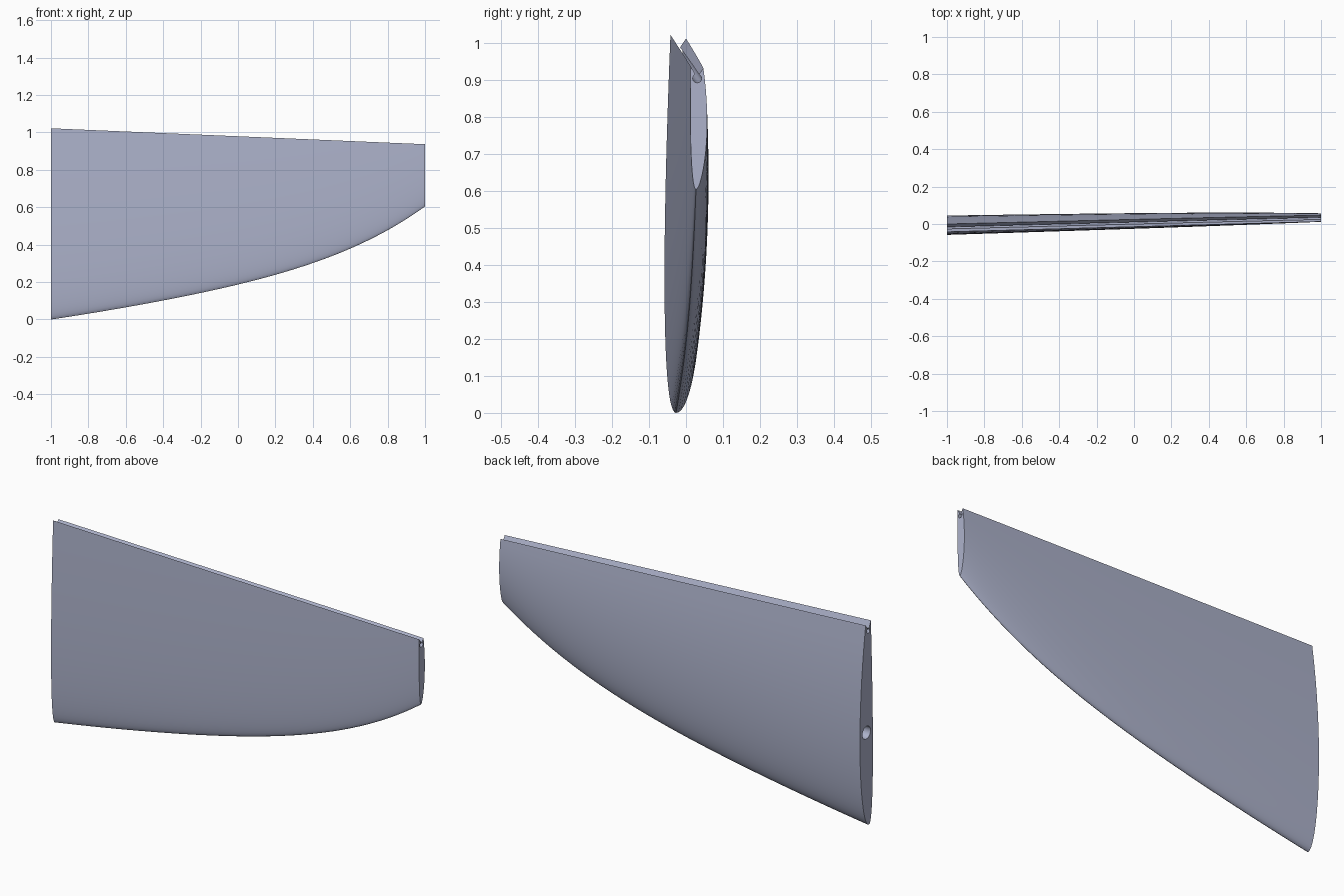
import bpy, bmesh, math
from mathutils import Vector

if "Cube" in bpy.data.objects:
    bpy.data.objects.remove(bpy.data.objects["Cube"])

mat = bpy.data.materials.new("lavender grey")
mat.diffuse_color = (0.42, 0.45, 0.60, 1)
mat.use_nodes = True
mat.node_tree.nodes["Principled BSDF"].inputs["Base Color"].default_value = mat.diffuse_color

# skin offset = a*sqrt(t) + b*t + c*t*t, t runs from nose to hinge edge
ROOT_BACK, TIP_BACK = (.1655, -.0435, -.095), (.041, .025, -.046)
ROOT_FRONT, TIP_FRONT = (.1017, -.0808, -.0059), (.0333, -.0149, -.0044)
N, STATIONS, ARC = 22, 40, 14


def offset(root, tip, w, t):
    a, b, c = (r + (k - r) * w for r, k in zip(root, tip))
    return a * math.sqrt(t) + b * t + c * t * t


def section(u):
    """Closed airfoil outline with a V groove and a hinge-pin channel."""
    x = -1 + 2 * u
    nose_z = .3 * u + .1256 * u**2 + .179 * u**5
    top_z = 1.022 - .085 * u
    chord = top_z - nose_z
    w = (1.022 - chord) / .69
    nose_y = -.027 + .054 * u
    pts = []
    for i in range(N, 0, -1):                      # front skin, edge to nose
        t = (i / N) ** 2
        pts.append((x, nose_y - offset(ROOT_FRONT, TIP_FRONT, w, t), nose_z + t * chord))
    pts.append((x, nose_y, nose_z))
    back_chord = chord - .01 + .004 * u
    for i in range(1, N + 1):                      # back skin, nose to edge
        t = (i / N) ** 2
        pts.append((x, nose_y + offset(ROOT_BACK, TIP_BACK, w, t), nose_z + t * back_chord))
    cy = (pts[0][1] + pts[-1][1]) / 2              # hinge-pin channel
    cz = top_z - .045 + .012 * u
    for i in range(ARC + 1):
        a = math.radians(65 - i * 310 / ARC)
        pts.append((x, cy + .012 * math.cos(a), cz + .012 * math.sin(a)))
    return pts


# wing lofted through the stations, denser toward the tip
bm = bmesh.new()
rings = []
for s in range(STATIONS + 1):
    u = math.sin(s / STATIONS * math.pi / 2)
    rings.append([bm.verts.new(p) for p in section(u)])
n = len(rings[0])
for r0, r1 in zip(rings, rings[1:]):
    for i in range(n):
        j = (i + 1) % n
        bm.faces.new((r0[i], r0[j], r1[j], r1[i]))
bm.faces.new(rings[0])
bm.faces.new(rings[-1][::-1])
bmesh.ops.recalc_face_normals(bm, faces=bm.faces)
mesh = bpy.data.meshes.new("wing_panel")
bm.to_mesh(mesh)
bm.free()
mesh.materials.append(mat)
wing = bpy.data.objects.new("wing_panel", mesh)
bpy.context.collection.objects.link(wing)

# spar socket bored into the root
start, end = Vector((-1.05, -.008, .47)), Vector((0, .016, .48))
axis = end - start
bpy.ops.mesh.primitive_cylinder_add(vertices=32, radius=.032, depth=axis.length,
                                    location=(start + end) / 2,
                                    rotation=axis.to_track_quat('Z', 'Y').to_euler())
cutter = bpy.context.object
cutter.name = "spar_socket_cutter"
cutter.data.materials.append(mat)
cutter.hide_render = True
cutter.hide_set(True)
bore = wing.modifiers.new("spar_socket", 'BOOLEAN')
bore.operation, bore.solver, bore.object = 'DIFFERENCE', 'EXACT', cutter

bpy.ops.object.select_all(action='DESELECT')
wing.select_set(True)
bpy.context.view_layer.objects.active = wing
bpy.ops.object.modifier_apply(modifier="spar_socket")
bpy.ops.object.shade_smooth_by_angle(angle=math.radians(30))
bpy.data.objects.remove(cutter, do_unlink=True)
